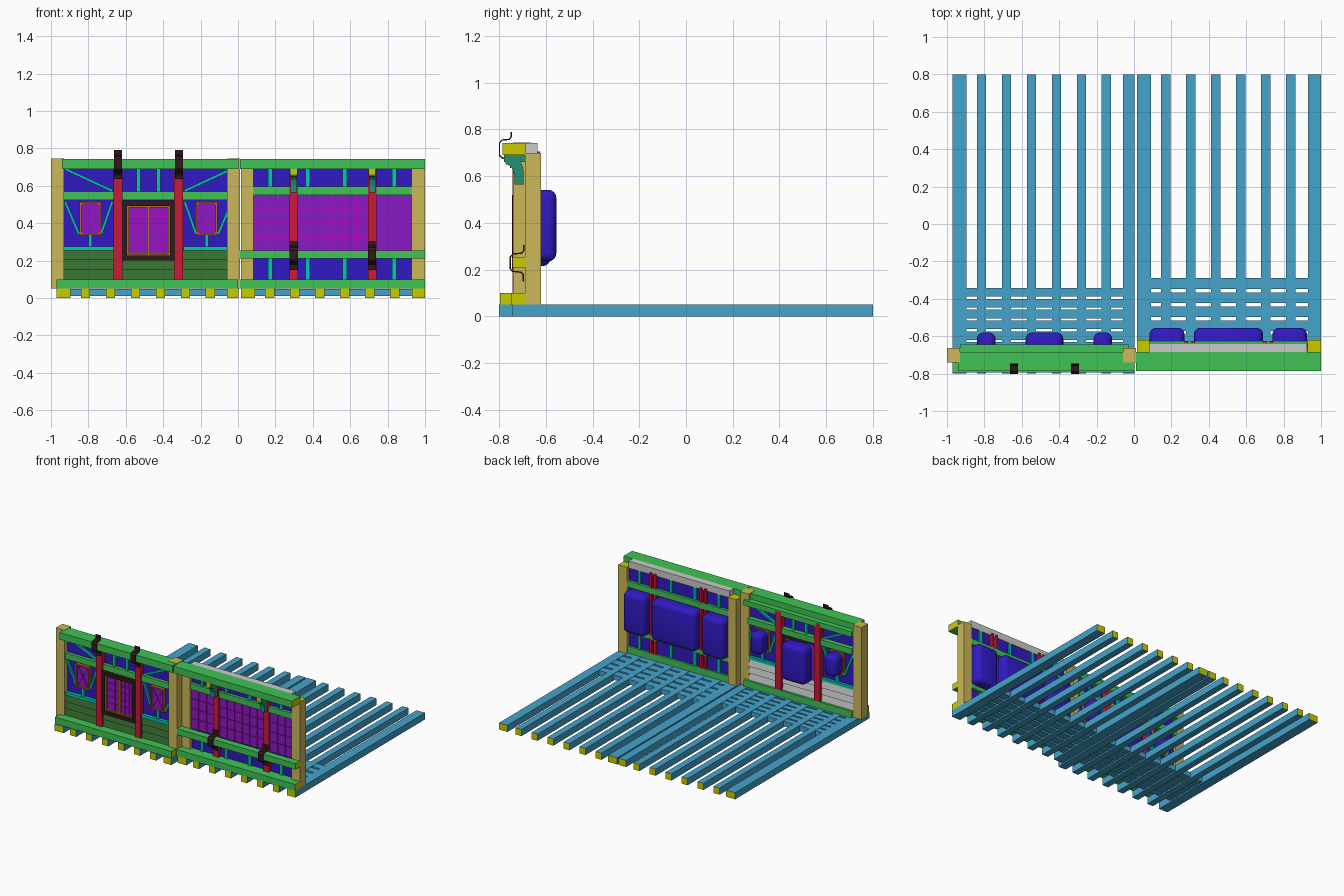
import bpy, bmesh, math
from mathutils import Vector

if "Cube" in bpy.data.objects:
    bpy.data.objects.remove(bpy.data.objects["Cube"])

COL = dict(blue=(.06, .37, .6), green=(.05, .55, .09), tan=(.6, .48, .1), yellow=(.6, .6, .0),
           navy=(.03, .01, .55), teal=(.0, .6, .42), red=(.6, .01, .04), dark=(.03, .01, .01),
           moss=(.04, .16, .03), purple=(.25, .01, .55), pink=(.6, .0, .5), orange=(.5, .14, .02),
           bracket=(.02, .28, .18))
MATS = {}


def mat(c):
    if c not in MATS:
        MATS[c] = bpy.data.materials.new(c)
        MATS[c].diffuse_color = (*COL[c], 1)
    return MATS[c]


def finish(name, bm, col, end=None):
    """Turn a bmesh into an object; faces along axis `end` get the end-grain colour."""
    me = bpy.data.meshes.new(name)
    bmesh.ops.recalc_face_normals(bm, faces=bm.faces)
    if col:
        me.materials.append(mat(col))
    if end is not None:
        me.materials.append(mat('yellow'))
        for f in bm.faces:
            f.material_index = int(abs(f.normal[end]) > .9)
    bm.to_mesh(me)
    bm.free()
    ob = bpy.data.objects.new(name, me)
    bpy.context.collection.objects.link(ob)
    return ob


def boxes(name, items, col, end=None):
    """One object from boxes given as (x0, x1, y0, y1, z0, z1)."""
    bm = bmesh.new()
    for b in items:
        vs = bmesh.ops.create_cube(bm, size=1)['verts']
        for v in vs:
            v.co = Vector([b[2 * i] + (v.co[i] + .5) * (b[2 * i + 1] - b[2 * i]) for i in range(3)])
    bm.normal_update()
    return finish(name, bm, col, end)


def prism(name, pts, plane, a, b, col):
    """Extrude a closed outline: plane 'yz' runs along x, plane 'xz' runs along y."""
    bm = bmesh.new()
    put = (lambda p, d: (d, p[0], p[1])) if plane == 'yz' else (lambda p, d: (p[0], d, p[1]))
    f = bm.faces.new([bm.verts.new(put(p, a)) for p in pts])
    r = bmesh.ops.extrude_face_region(bm, geom=[f])
    mv = Vector(put((0, 0), b - a))
    bmesh.ops.translate(bm, verts=[v for v in r['geom'] if isinstance(v, bmesh.types.BMVert)], vec=mv)
    return finish(name, bm, col)


def strut(name, p, q, w, y0, y1, col):
    p, q = Vector(p), Vector(q)
    d = (q - p).normalized()
    n = Vector((-d.y, d.x)) * w / 2
    return prism(name, [p + n, q + n, q - n, p - n], 'xz', y0, y1, col)


def strap(name, path, x0, x1):
    """Thin metal strap following a path in the side plane."""
    t = .006
    back = []
    for i, p in enumerate(path):
        d = (Vector(path[min(i + 1, len(path) - 1)]) - Vector(path[max(i - 1, 0)])).normalized()
        back.append((p[0] + d.y * t, p[1] - d.x * t))
    return prism(name, list(path) + back[::-1], 'yz', x0, x1, 'dark')


def pillow(name, x0, x1, y0, y1, z0, z1):
    ob = boxes(name, [(x0, x1, y0, y1, z0, z1)], 'navy')
    bm = bmesh.new()
    bm.from_mesh(ob.data)
    edges = [e for e in bm.edges if max(v.co.y for v in e.verts) > y1 - .001]
    bmesh.ops.bevel(bm, geom=edges, offset=.035, segments=4, profile=.5, affect='EDGES')
    for f in bm.faces:
        f.smooth = True
    bm.to_mesh(ob.data)
    bm.free()
    bpy.context.view_layer.objects.active = ob
    ob.select_set(True)
    bpy.ops.object.shade_smooth_by_angle(angle=math.radians(35))
    ob.select_set(False)


def frame(name, x0, x1, z0, z1, w, y0, y1, col):
    boxes(name, [(x0, x0 + w, y0, y1, z0, z1), (x1 - w, x1, y0, y1, z0, z1),
                 (x0 + w, x1 - w, y0, y1, z0, z0 + w), (x0 + w, x1 - w, y0, y1, z1 - w, z1)], col)


def lattice(name, x0, x1, z0, z1, nx, nz, y0, y1, col, t=.002):
    xs = [x0 + (x1 - x0) * i / nx for i in range(1, nx)]
    zs = [z0 + (z1 - z0) * i / nz for i in range(1, nz)]
    boxes(name, [(x - t, x + t, y0, y1, z0, z1) for x in xs] + [(x0, x1, y0, y1, z - t, z + t) for z in zs], col)


# floor joists and short cross planks, left and right bays
for side, ox, y0 in (('left', -.97, -.8), ('right', .015, -.745)):
    inner = [(ox + .13 + .1335 * i, ox + .18 + .1335 * i) for i in range(6)]
    last = (-.06, .003) if side == 'left' else (.93, 1.0)
    boxes(side + '_floor_joists', [(a, b, y0, .8, 0, .05) for a, b in [(ox, ox + .075)] + inner + [last]], 'blue', 1)
    n, top, step, w = (6, -.342, .058, .046) if side == 'left' else (5, -.29, .075, .058)
    boxes(side + '_cross_planks', [(ox + .07, last[0] + .005, top - step * i - w, top - step * i, .01, .048)
                                   for i in range(n)], 'blue')

# ---- left wall: frame ----
boxes('left_wall_posts', [(-1, -.93, -.74, -.664, .05, .745), (-.06, .01, -.74, -.664, .05, .745)], 'tan')
boxes('left_sill', [(-.97, 0, -.795, -.74, .05, .1), (-.93, -.03, -.74, -.645, .05, .1)], 'green', 0)
boxes('left_top_beam', [(-.94, .003, -.785, -.685, .69, .743)], 'green', 0)
boxes('left_mid_rail', [(-.93, -.06, -.73, -.65, .525, .57)], 'green')
boxes('left_back_top_rail', [(-.93, -.03, -.685, -.645, .66, .7)], 'green')
boxes('left_wall_panel', [(-.93, -.06, -.705, -.685, .1, .69)], 'navy')
boxes('left_red_posts', [(x, x + .048, -.742, -.645, .1, .69) for x in (-.665, -.341)], 'red')

# left wall: lapped boards, moss in front and grey behind
for k in range(3):
    z = .1 + .051 * k
    for a, b in ((-.93, -.665), (-.617, -.341), (-.293, -.06)):
        prism('front_board', [(-.7, z), (-.728, z), (-.718, z + .051), (-.7, z + .051)], 'yz', a, b, 'moss')
        prism('back_board', [(-.69, z), (-.662, z), (-.672, z + .051), (-.69, z + .051)], 'yz', a, b, None)

# left wall: studs and braces, mirrored about the doorway
C = -.4785
boxes('left_upper_studs', [(C + s * .053 - .01, C + s * .053 + .01, -.72, -.668, .57, .69) for s in (-1, 1)], 'teal')
for s in (-1, 1):
    m = lambda x: C + s * (C - x)
    xs = sorted((m(-.93), m(-.665)))
    boxes('board_cap', [(xs[0], xs[1], -.73, -.665, .253, .275)], 'teal')
    wx = m(-.79)
    boxes('window_stud', [(wx - .01, wx + .01, -.72, -.668, .275, .345)], 'teal')
    strut('upper_brace', (m(-.925), .69), (m(-.67), .572), .014, -.72, -.668, 'teal')
    strut('outer_brace', (m(-.925), .515), (m(-.85), .34), .014, -.72, -.668, 'teal')
    strut('inner_brace', (m(-.672), .515), (m(-.733), .34), .014, -.72, -.668, 'teal')
    # small side window
    boxes('side_window_pane', [(wx - .055, wx + .055, -.718, -.67, .34, .51)], 'purple')
    frame('side_window_frame', wx - .057, wx + .057, .338, .512, .009, -.73, -.665, 'orange')
    for d in (-1, 1):
        for sc in (1, .45):
            strut('side_window_lattice', (wx - .046 * sc, .425 - .078 * d * sc), (wx + .046 * sc, .425 + .078 * d * sc),
                  .004, -.722, -.717, 'pink')
    pillow('side_window_glow', wx - .05, wx + .05, -.665, -.58, .345, .505)
    # strap over the top beam
    x = m(-.665) - (.048 if s > 0 else 0)
    strap('upper_strap', [(-.745, .79), (-.745, .768), (-.755, .755), (-.787, .752), (-.795, .742), (-.795, .69),
                          (-.785, .68), (-.76, .676), (-.748, .66), (-.748, .635)],
          x + .003, x + .045)

# central double window
frame('centre_window_surround', -.62, -.337, .2, .52, .027, -.745, -.668, 'dark')
boxes('centre_window_pane', [(-.6, -.36, -.72, -.668, .222, .5)], 'purple')
for a, b in ((-.593, C), (C, -.364)):
    frame('centre_window_leaf', a, b, .226, .494, .009, -.735, -.715, 'orange')
    lattice('centre_window_bars', a + .009, b - .009, .235, .485, 3, 5, -.724, -.716, 'pink')
pillow('centre_window_glow', -.58, -.378, -.668, -.58, .215, .495)

# ---- right wall: frame ----
boxes('right_wall_posts', [(.015, .083, -.69, -.62, .05, .7), (.928, 1, -.69, -.62, .05, .7)], 'tan', 2)
boxes('right_sill', [(.01, 1, -.748, -.69, .05, .1), (.083, .928, -.69, -.63, .05, .1)], 'green', 0)
boxes('right_front_rail', [(.012, 1, -.743, -.69, .21, .255)], 'green', 0)
boxes('right_upper_rail', [(.083, .928, -.687, -.625, .55, .595)], 'green')
boxes('right_back_lower_rail', [(.083, .928, -.66, -.625, .205, .24)], 'green')
boxes('right_top_beam', [(.01, 1, -.785, -.685, .69, .742)], 'green', 0)
boxes('right_inner_plate', [(.083, .925, -.685, -.635, .69, .742)], None)
boxes('right_wall_panel', [(.083, .928, -.665, -.645, .1, .69)], 'navy')
boxes('right_studs', [(x - .012, x + .012, -.678, -.635, a, b) for x in (.172, .373, .572, .835)
                      for a, b in ((.1, .21), (.595, .69))], 'teal')

# right wall: long lattice window and the glowing backs
boxes('long_window_pane', [(.083, .928, -.675, -.66, .25, .55)], 'purple')
for a, b, n, c in ((.083, .275, 3, 'pink'), (.32, .697, 6, 'pink'), (.74, .928, 3, 'purple')):
    lattice('long_window_bars', a, b, .255, .55, n, 4, -.681, -.674, c)
for a, b in ((.083, .27), (.32, .69), (.74, .925)):
    pillow('long_window_glow', a, b, -.646, -.555, .235, .542)

# right wall: red posts, curved knee brackets and straps
for x in (.275, .694):
    boxes('right_red_post', [(x, x + .046, -.69, -.65, .1, .69), (x - .004, x + .014, -.65, -.625, .1, .705),
                             (x + .032, x + .05, -.65, -.625, .1, .705)], 'red')
    prism('knee_bracket', [(-.695, .565), (-.735, .565), (-.735, .605), (-.742, .63), (-.755, .645), (-.772, .652),
                           (-.772, .69), (-.74, .686), (-.715, .67), (-.7, .645), (-.695, .62)],
          'yz', x + .006, x + .04, 'bracket')
    boxes('bracket_beam', [(x + .004, x + .042, -.778, -.69, .66, .692)], 'bracket', 1)
    strap('lower_strap', [(-.692, .305), (-.692, .28), (-.702, .268), (-.74, .264), (-.75, .253), (-.75, .205),
                          (-.742, .196), (-.705, .192), (-.694, .18), (-.694, .15)], x + .001, x + .045)

for m in bpy.data.materials:
    if m.users and not m.is_grease_pencil:
        m.use_nodes = True
        m.node_tree.nodes["Principled BSDF"].inputs["Base Color"].default_value = m.diffuse_color
